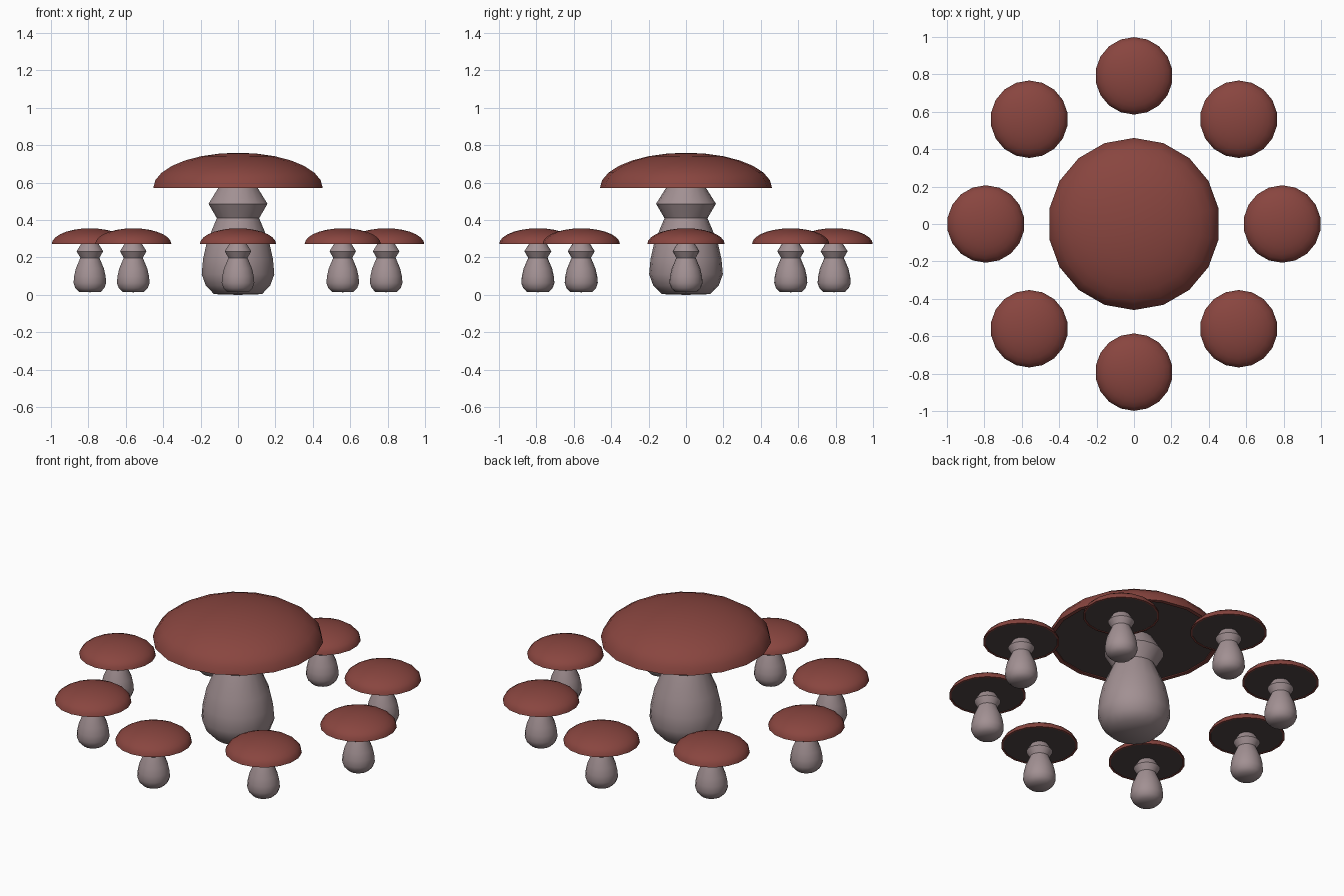
import bpy, bmesh, math

if "Cube" in bpy.data.objects:
    bpy.data.objects.remove(bpy.data.objects["Cube"])

SIDES = 18


def material(name, rgb):
    m = bpy.data.materials.new(name)
    m.diffuse_color = (*rgb, 1)
    m.use_nodes = True
    m.node_tree.nodes["Principled BSDF"].inputs["Base Color"].default_value = m.diffuse_color
    return m


RED = material("cap_red", (0.25, 0.06, 0.05))
PALE = material("stem_pale", (0.36, 0.28, 0.29))
DARK = material("gill_dark", (0.08, 0.06, 0.06))


def lathe(name, profile, mat, loc, scale):
    """Spin an (r, z) profile around z; r = 0 makes a pole, open ends stay open."""
    bm = bmesh.new()
    rings = []
    for r, z in profile:
        if r == 0:
            rings.append([bm.verts.new((0, 0, z))] * SIDES)
        else:
            rings.append([bm.verts.new((r * math.cos(a), r * math.sin(a), z))
                          for a in (math.pi / 2 + 2 * math.pi * i / SIDES
                                    for i in range(SIDES))])
    for lo, hi in zip(rings, rings[1:]):
        for i in range(SIDES):
            j = (i + 1) % SIDES
            quad = list(dict.fromkeys((lo[i], lo[j], hi[j], hi[i])))
            bm.faces.new(quad)
    me = bpy.data.meshes.new(name)
    bm.to_mesh(me)
    bm.free()
    me.materials.append(mat)
    ob = bpy.data.objects.new(name, me)
    ob.location = loc
    ob.scale = (scale,) * 3
    bpy.context.collection.objects.link(ob)
    bpy.ops.object.select_all(action='DESELECT')
    ob.select_set(True)
    bpy.context.view_layer.objects.active = ob
    bpy.ops.object.shade_smooth_by_angle(angle=math.radians(50))


# Stem: bulbous foot, narrow neck, flared collar
STEM = [(0, 0), (0.13, 0.004), (0.175, 0.05), (0.197, 0.11), (0.19, 0.19),
        (0.17, 0.28), (0.115, 0.41), (0.16, 0.487), (0.105, 0.575), (0, 0.58)]
# Cap: squashed dome with a thin rim
R, RIM, H = 0.46, 0.572, 0.188
CAP = [(0.435, 0.58), (0.437, RIM)] + [
    (R * math.cos(t), RIM + H * math.sin(t))
    for t in (math.pi / 2 * k / 7 for k in range(7))] + [(0, RIM + H)]
# Gills: flat underside just inside the rim
GILLS = [(0, 0.577), (0.437, 0.577)][::-1]


def mushroom(prefix, loc, scale):
    lathe(prefix + "_stem", STEM, PALE, loc, scale)
    lathe(prefix + "_cap", CAP, RED, loc, scale)
    lathe(prefix + "_gills", [(r, z) for r, z in reversed(GILLS)][::-1][::-1],
          DARK, loc, scale)


mushroom("large", (0, 0, 0), 1.0)

# Ring of eight small mushrooms
for n in range(8):
    a = n * math.pi / 4
    mushroom(f"small_{n + 1}", (0.792 * math.cos(a), 0.792 * math.sin(a), 0.014), 0.45)
